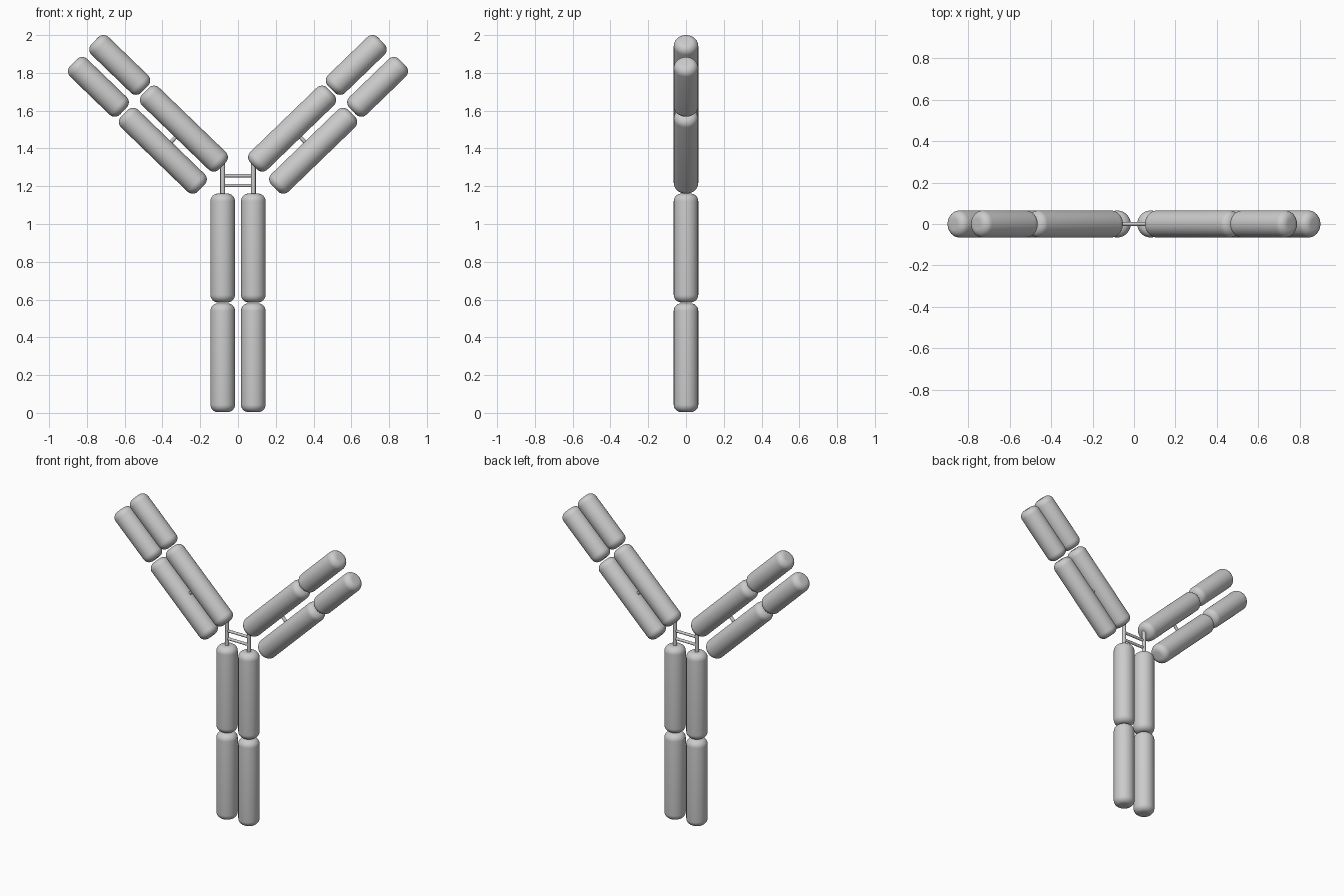
import bpy, bmesh
from math import sin, cos, pi, radians
from mathutils import Vector

if "Cube" in bpy.data.objects:
    bpy.data.objects.remove(bpy.data.objects["Cube"])

R, BEVEL = 0.065, 0.04
TILT = radians(44)
AXIS = Vector((cos(TILT), 0, sin(TILT)))


def lathe(name, profile, centre, axis, segments=48):
    """Spin a (radius, height) profile round an axis through the centre."""
    bm = bmesh.new()
    rot = Vector((0, 0, 1)).rotation_difference(axis).to_matrix()
    rings = []
    for r, h in profile:
        ring = []
        for i in range(segments):
            a = 2 * pi * i / segments
            ring.append(bm.verts.new(rot @ Vector((r * cos(a), r * sin(a), h)) + centre))
        rings.append(ring)
    for low, high in zip(rings, rings[1:]):
        for i in range(segments):
            j = (i + 1) % segments
            bm.faces.new((low[i], low[j], high[j], high[i]))
    bm.faces.new(rings[0][::-1])
    bm.faces.new(rings[-1])
    mesh = bpy.data.meshes.new(name)
    bm.to_mesh(mesh)
    bm.free()
    obj = bpy.data.objects.new(name, mesh)
    bpy.context.collection.objects.link(obj)
    bpy.context.view_layer.objects.active = obj
    bpy.ops.object.select_all(action='DESELECT')
    obj.select_set(True)
    bpy.ops.object.shade_smooth_by_angle(angle=radians(35))
    return obj


def domain(name, centre, axis, length):
    """Cylinder with rounded rims."""
    steps = [pi / 2 * i / 8 for i in range(9)]
    top = [(R - BEVEL + BEVEL * cos(a), length / 2 - BEVEL + BEVEL * sin(a)) for a in steps]
    bottom = [(r, -h) for r, h in reversed(top)]
    lathe(name, bottom + top, Vector(centre), Vector(axis))


def rod(name, start, end, radius):
    """Thin bond between two points."""
    start, end = Vector(start), Vector(end)
    half = (end - start).length / 2
    lathe(name, [(radius, -half), (radius, half)], (start + end) / 2,
          (end - start).normalized(), 20)


for side, s in (("left", -1), ("right", 1)):
    # Upright stem
    domain(f"{side}_stem_lower", (s * 0.081, 0, 0.292), (0, 0, 1), 0.576)
    domain(f"{side}_stem_upper", (s * 0.081, 0, 0.873), (0, 0, 1), 0.576)
    rod(f"{side}_hinge", (s * 0.081, 0, 1.13), (s * 0.081, 0, 1.32), 0.013)

    # Slanted arms: inner and outer chains
    axis = (s * AXIS.x, 0, AXIS.z)
    domain(f"{side}_arm_inner_lower", (s * 0.2866, 0, 1.505), axis, 0.568)
    domain(f"{side}_arm_inner_upper", (s * 0.626, 0, 1.842), axis, 0.368)
    domain(f"{side}_arm_outer_lower", (s * 0.398, 0, 1.388), axis, 0.568)
    domain(f"{side}_arm_outer_upper", (s * 0.739, 0, 1.726), axis, 0.368)
    rod(f"{side}_arm_bond", (s * 0.305, 0, 1.486), (s * 0.38, 0, 1.408), 0.01)

# Two bridges across the hinge
for i, z in enumerate((1.204, 1.256)):
    rod(f"hinge_bridge_{i + 1}", (-0.081, 0, z), (0.081, 0, z), 0.009)
